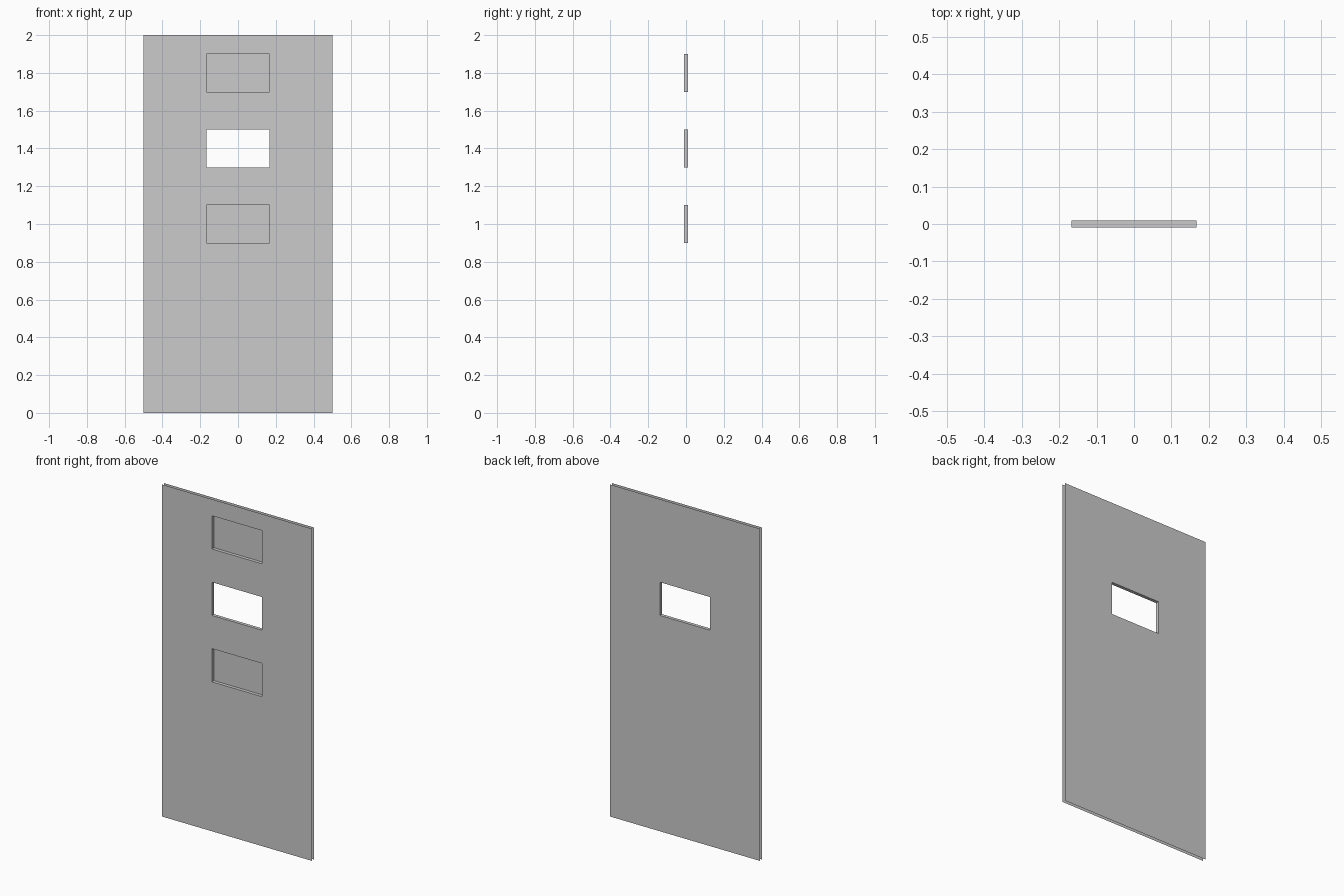
import bpy

if "Cube" in bpy.data.objects:
    bpy.data.objects.remove(bpy.data.objects["Cube"])

HALF_W, HEIGHT, HALF_D = 0.5, 2.0, 0.01   # door leaf
WIN = 1 / 6                               # half width of every opening
FLUSH, LOWER, THROUGH, UPPER = (0.5, 0.7), (0.9, 1.1), (1.3, 1.5), (1.7, 1.9)


def make_object(name, verts, faces):
    mesh = bpy.data.meshes.new(name)
    mesh.from_pydata(verts, [], faces)
    obj = bpy.data.objects.new(name, mesh)
    bpy.context.collection.objects.link(obj)
    return obj


def sheet(name, y, holes):
    """Flat upright sheet at depth y with rectangular openings left out."""
    xs = [-HALF_W, -WIN, WIN, HALF_W]
    zs = [0.0] + [z for hole in holes for z in hole] + [HEIGHT]
    verts = [(x, y, z) for z in zs for x in xs]
    faces = []
    for row in range(len(zs) - 1):
        for col in range(3):
            if col == 1 and row % 2 == 1:
                continue
            a = row * 4 + col
            face = (a, a + 1, a + 5, a + 4)       # faces -y
            faces.append(face if y < 0 else face[::-1])
    return make_object(name, verts, faces)


def opening_walls(name, span):
    """Four inward facing walls joining the front and back sheets."""
    outline = [(-WIN, span[0]), (WIN, span[0]), (WIN, span[1]), (-WIN, span[1])]
    verts = [(x, y, z) for y in (-HALF_D, HALF_D) for x, z in outline]
    faces = [(i, (i + 1) % 4, (i + 1) % 4 + 4, i + 4) for i in range(4)]
    return make_object(name, verts, faces)


# Front and back skins, open around the outer edge
sheet("front_sheet", -HALF_D, [FLUSH, LOWER, THROUGH, UPPER])
sheet("back_sheet", HALF_D, [THROUGH])

# Walls of the two recesses and the see-through window
for part, span in (("lower_recess", LOWER), ("window", THROUGH), ("upper_recess", UPPER)):
    opening_walls(part + "_walls", span)

# Pane set flush into the front
make_object("flush_pane",
            [(-WIN, -HALF_D, FLUSH[0]), (WIN, -HALF_D, FLUSH[0]),
             (WIN, -HALF_D, FLUSH[1]), (-WIN, -HALF_D, FLUSH[1])],
            [(0, 1, 2, 3)])
